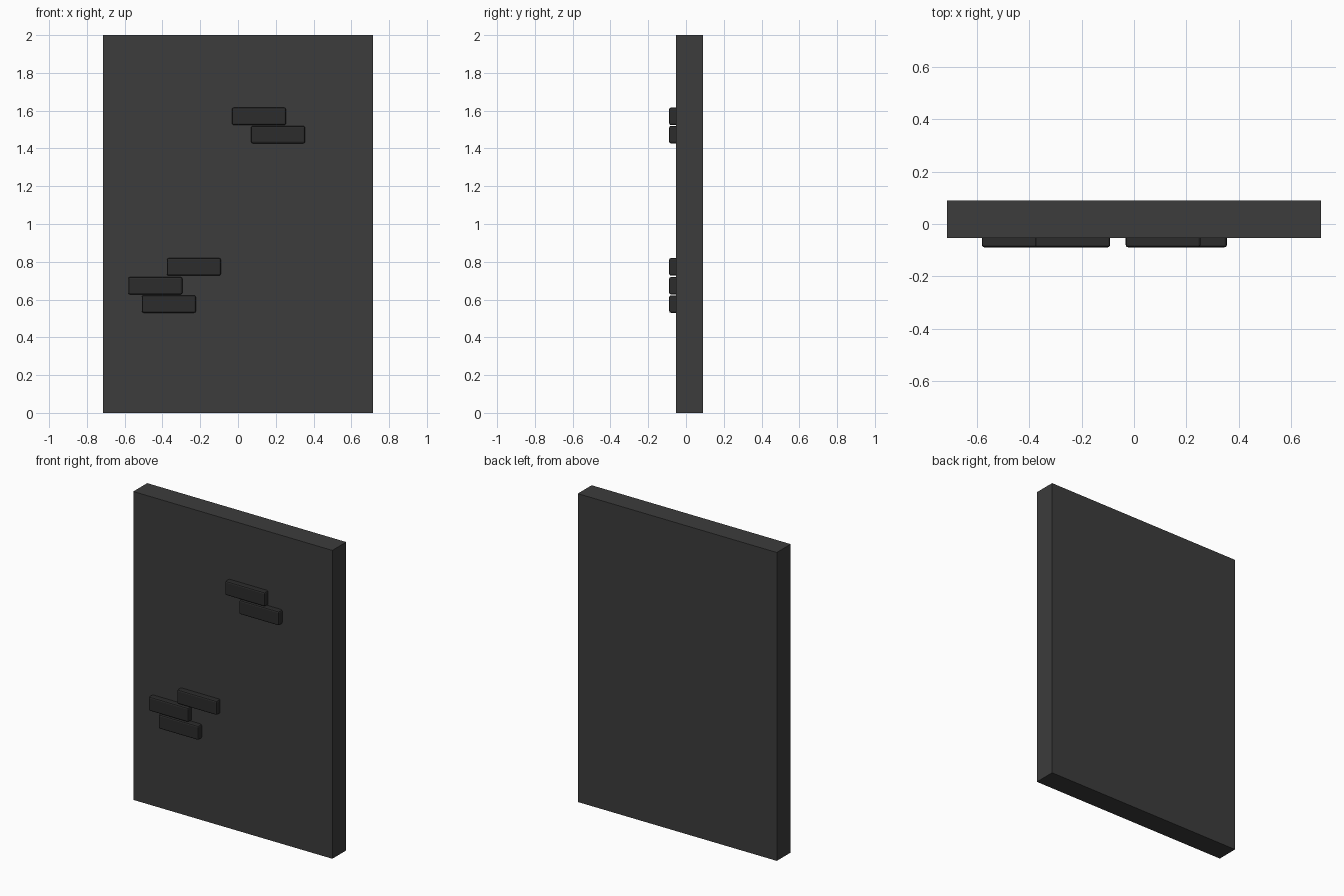
import bpy

if "Cube" in bpy.data.objects:
    bpy.data.objects.remove(bpy.data.objects["Cube"])


def material(name, value):
    mat = bpy.data.materials.new(name)
    mat.diffuse_color = (value, value, value, 1)
    mat.use_nodes = True
    mat.node_tree.nodes["Principled BSDF"].inputs["Base Color"].default_value = mat.diffuse_color
    return mat


def box(name, centre, size, mat):
    bpy.ops.mesh.primitive_cube_add(size=1, location=centre)
    obj = bpy.context.object
    obj.name = name
    obj.scale = size
    bpy.ops.object.transform_apply(location=False, rotation=False, scale=True)
    obj.data.materials.append(mat)
    return obj


wall_grey = material("wall_grey", 0.045)
brick_grey = material("brick_grey", 0.025)

# Plain wall panel
box("wall_panel", (0, 0.018, 1.0), (1.428, 0.142, 2.0), wall_grey)

# Raised bricks: two upper, three lower, backs sunk into the panel
brick_centres = [(0.111, 1.57), (0.212, 1.473),
                 (-0.234, 0.773), (-0.438, 0.673), (-0.366, 0.576)]
front, back = -0.089, -0.03
for i, (x, z) in enumerate(brick_centres, 1):
    brick = box(f"brick_{i}", (x, (front + back) / 2, z),
                (0.286, back - front, 0.092), brick_grey)
    bevel = brick.modifiers.new("soft_edges", 'BEVEL')
    bevel.width = 0.009
    bevel.segments = 2
